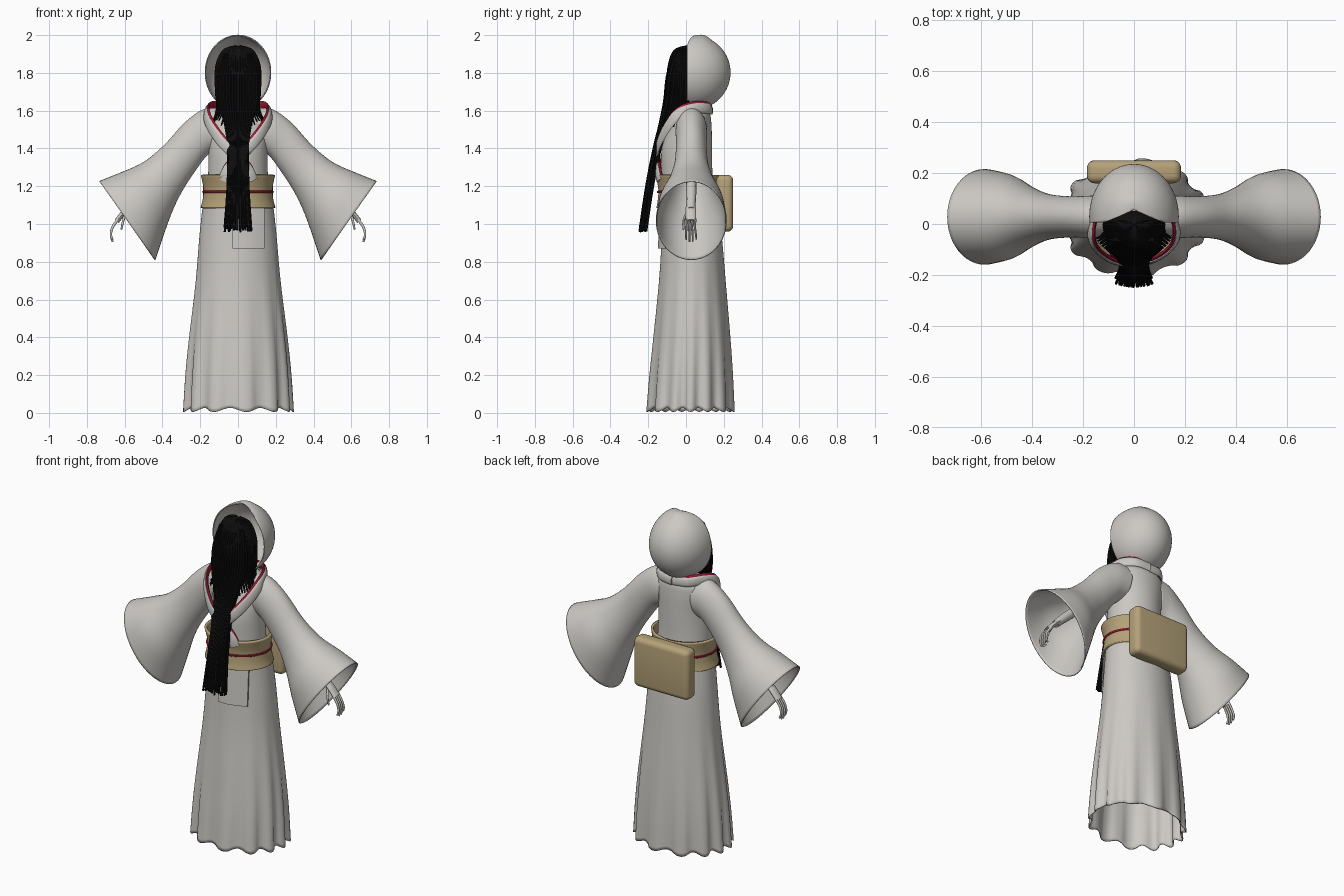
import bpy, bmesh, math, random
from mathutils import Vector

random.seed(4)
if "Cube" in bpy.data.objects:
    bpy.data.objects.remove(bpy.data.objects["Cube"])


def material(name, r, g, b):
    m = bpy.data.materials.new(name)
    m.use_nodes = True
    m.diffuse_color = (r, g, b, 1)
    bsdf = m.node_tree.nodes["Principled BSDF"]
    bsdf.inputs["Base Color"].default_value = (r, g, b, 1)
    bsdf.inputs["Roughness"].default_value = 0.8
    return m


CLOTH = material("pale cloth", 0.6, 0.58, 0.55)
TAN = material("tan sash", 0.46, 0.36, 0.19)
RED = material("red trim", 0.32, 0.01, 0.035)
BLACK = material("black hair", 0.004, 0.004, 0.004)


def finish(name, bm, mat, thickness=0):
    bmesh.ops.recalc_face_normals(bm, faces=bm.faces)
    me = bpy.data.meshes.new(name)
    bm.to_mesh(me)
    bm.free()
    ob = bpy.data.objects.new(name, me)
    bpy.context.collection.objects.link(ob)
    me.materials.append(mat)
    if thickness:
        mod = ob.modifiers.new("thickness", "SOLIDIFY")
        mod.thickness, mod.offset = thickness, 0
    bpy.ops.object.select_all(action="DESELECT")
    ob.select_set(True)
    bpy.context.view_layer.objects.active = ob
    bpy.ops.object.shade_smooth_by_angle(angle=math.radians(45))
    return ob


def smooth(keys, steps):
    """Catmull-Rom interpolation through tuples of any length."""
    out = []
    for i in range(len(keys) - 1):
        a, b, c, d = (keys[max(0, min(len(keys) - 1, i + k))] for k in (-1, 0, 1, 2))
        for s in range(steps):
            t = s / steps
            out.append([0.5 * (2 * q + (r - p) * t + (2 * p - 5 * q + 4 * r - w) * t * t
                               + (3 * q - p - 3 * r + w) * t ** 3)
                        for p, q, r, w in zip(a, b, c, d)])
    return out + [list(keys[-1])]


def loft(bm, rings, caps=False):
    rows = [[bm.verts.new(p) for p in ring] for ring in rings]
    n = len(rows[0])
    for a, b in zip(rows, rows[1:]):
        for i in range(n):
            bm.faces.new((a[i], a[(i + 1) % n], b[(i + 1) % n], b[i]))
    if caps:
        bm.faces.new(rows[0])
        bm.faces.new(rows[-1])


def sweep(bm, keys, width, thick, taper=1.0, steps=5, sides=6):
    """Flattened tube along a path, with its flat side facing away from the body axis."""
    pts = [Vector(p) for p in smooth(keys, steps)]
    rings = []
    for i, p in enumerate(pts):
        tan = (pts[min(i + 1, len(pts) - 1)] - pts[max(i - 1, 0)]).normalized()
        side = tan.cross(Vector((p.x, p.y - 0.03, 0.01))).normalized()
        out = side.cross(tan)
        k = 1 + (taper - 1) * i / (len(pts) - 1)
        rings.append([p + side * width * k * math.cos(a) + out * thick * k * math.sin(a)
                      for a in (math.tau * j / sides for j in range(sides))])
    loft(bm, rings, True)


def body(name, keys, mat, fold=0, thickness=0, steps=6, n=120):
    """Keys are (height, half width, front y, back y)."""
    bm = bmesh.new()
    rings = []
    for z, rx, front, back in smooth(keys, steps):
        drop = max(0, 1 - z) ** 2
        ring = []
        for i in range(n):
            a = math.tau * i / n
            wave = math.cos(13 * a + 1.5 * math.sin(2 * a))
            k = 1 + fold * drop * (abs(wave) ** 0.6 * math.copysign(1, wave) - 0.6)
            cy, ry = (front + back) / 2, (back - front) / 2
            lift = fold * 0.25 * (1 - wave) * max(0, 1 - z * 5)
            ring.append((rx * k * math.cos(a), cy + ry * k * math.sin(a), z + lift))
        rings.append(ring)
    loft(bm, rings)
    return finish(name, bm, mat, thickness)


def ball(name, mat, centre, radii):
    bm = bmesh.new()
    bmesh.ops.create_uvsphere(bm, u_segments=40, v_segments=24, radius=1)
    for v in bm.verts:
        v.co = Vector(centre) + Vector(c * r for c, r in zip(v.co, radii))
    return finish(name, bm, mat)


# Robe: hollow pleated skirt and fitted upper body
body("skirt", [(0.005, 0.288, -0.205, 0.253), (0.2, 0.277, -0.19, 0.245),
               (0.4, 0.258, -0.17, 0.232), (0.7, 0.222, -0.14, 0.207),
               (0.95, 0.2, -0.125, 0.185), (1.15, 0.178, -0.12, 0.16)],
     CLOTH, fold=0.045, thickness=0.006)
body("robe_torso", [(1.12, 0.165, -0.125, 0.15), (1.26, 0.158, -0.13, 0.14),
                    (1.4, 0.155, -0.128, 0.138), (1.52, 0.16, -0.085, 0.135),
                    (1.585, 0.145, -0.055, 0.125), (1.615, 0.09, -0.03, 0.09),
                    (1.62, 0.03, 0, 0.05)], CLOTH)

# Sash, cord and the padded knot behind
body("sash", [(1.085, 0.192, -0.15, 0.175), (1.13, 0.18, -0.142, 0.168),
              (1.19, 0.176, -0.14, 0.165), (1.26, 0.19, -0.155, 0.17)], TAN, thickness=0.014)
body("sash_cord", [(1.162, 0.176, -0.14, 0.165), (1.165, 0.187, -0.152, 0.177),
                   (1.174, 0.189, -0.154, 0.179), (1.178, 0.176, -0.14, 0.165)], RED, steps=3)
bm = bmesh.new()
bmesh.ops.create_cube(bm, size=1)
for v in bm.verts:
    v.co = Vector((v.co.x * 0.37, 0.205 + v.co.y * 0.09, 1.11 + v.co.z * 0.3))
bmesh.ops.bevel(bm, geom=bm.edges[:], offset=0.03, segments=5, profile=0.5, affect="EDGES")
finish("sash_knot", bm, TAN)

# Small overlap panel below the sash
bm = bmesh.new()
loft(bm, [[(x, -0.138 - (1.09 - z) * 0.06 + 2.0 * x * x + d, z) for x, d in
           ((-0.03, 0), (0.03, 0), (0.09, 0), (0.14, 0),
            (0.14, 0.008), (0.09, 0.008), (0.03, 0.008), (-0.03, 0.008))]
          for z in (1.09, 0.98, 0.87)], True)
finish("front_panel", bm, CLOTH)

# Crossed collar bands with a red lining
for label, s, gap in (("left", 1, 0), ("right", -1, 0.007)):
    path = [(0, 0.135, 1.605), (0.09, 0.12, 1.61), (0.15, 0.05, 1.612), (0.172, -0.035, 1.585),
            (0.15, -0.095, 1.52), (0.085, -0.142, 1.43), (0.01, -0.153, 1.36),
            (-0.06, -0.145, 1.28), (-0.08, -0.135, 1.23)]
    for part, mat, inset, lift, w in (("collar", CLOTH, 1.0, 0, 0.027),
                                      ("collar_lining", RED, 0.94, 0.014, 0.024)):
        bm = bmesh.new()
        sweep(bm, [(s * x * inset, (y - gap) * inset, z + lift) for x, y, z in path],
              w, 0.008, steps=8, sides=12)
        finish(label + "_" + part, bm, mat)

# Hood: half shell with a shallow notch over the brow
bm = bmesh.new()
bmesh.ops.create_uvsphere(bm, u_segments=64, v_segments=40, radius=1)
bmesh.ops.bisect_plane(bm, geom=bm.verts[:] + bm.edges[:] + bm.faces[:], dist=0.0001,
                       plane_co=(0, -0.12, 0), plane_no=(0, -1, 0), clear_outer=True)
for v in bm.verts:
    x, y, z = v.co
    notch = 0.05 * max(0, 1 - abs(x) / 0.7) * max(0, z) * max(0, 1 - max(0, y) * 2)
    v.co = (0.173 * x, 0.03 + 0.203 * y + notch, 1.802 + 0.197 * z)
finish("hood", bm, CLOTH, 0.006)

# Head and neck in shadow under the hair
ball("head", CLOTH, (0, 0.02, 1.76), (0.09, 0.085, 0.13))
bm = bmesh.new()
sweep(bm, [(0, 0.04, 1.58), (0, 0.03, 1.7)], 0.05, 0.05, sides=16)
finish("neck", bm, CLOTH)

# Hair: cap, short fringe that fans out, and a long front fall
ball("hair_cap", BLACK, (0, -0.01, 1.775), (0.112, 0.08, 0.165))
bm = bmesh.new()
COUNT = 30
for i in range(COUNT):
    a = math.radians(-95 + 190 * i / (COUNT - 1))
    sx, cy = math.sin(a), math.cos(a)
    end = 1.53 + random.uniform(-0.02, 0.03)
    sweep(bm, [(0.01 * sx, 0.0, 1.935), (0.075 * sx, -0.06 * cy, 1.915),
               (0.114 * sx, -0.092 * cy, 1.83), (0.116 * sx, -0.102 * cy, 1.7),
               (0.112 * sx, -0.11 * cy, 1.61), (0.15 * sx, -0.03 - 0.1 * cy, end)],
          0.013, 0.01, taper=0.35)
finish("hair_fringe", bm, BLACK)
bm = bmesh.new()
for layer in range(2):
    for i in range(15):
        s = -1 + 2 * i / 14
        back = 0.022 * layer + 0.012 * s * s
        flare = 0.07 * s + random.uniform(-0.004, 0.004)
        sweep(bm, [(0.07 * s, -0.06, 1.9), (0.098 * s, -0.098 + back, 1.78),
                   (0.098 * s, -0.113 + back, 1.65), (0.066 * s, -0.14 + back, 1.52),
                   (0.052 * s, -0.17 + back, 1.4), (0.055 * s, -0.21 + back, 1.2),
                   (flare, -0.245 + back, 0.96 + random.uniform(-0.005, 0.03))],
              0.0095, 0.011, taper=0.6)
finish("hair_fall", bm, BLACK)

# Wide sleeves: (top x, top z, bottom x, bottom z, half depth)
SLEEVE = [(0.09, 1.61, 0.12, 1.39, 0.08), (0.18, 1.605, 0.17, 1.36, 0.08),
          (0.28, 1.535, 0.23, 1.28, 0.078), (0.39, 1.415, 0.295, 1.18, 0.088),
          (0.5, 1.325, 0.345, 1.08, 0.12), (0.62, 1.27, 0.39, 0.96, 0.165),
          (0.733, 1.225, 0.44, 0.81, 0.185)]
for label, s in (("left", 1), ("right", -1)):
    bm = bmesh.new()
    rings = []
    for tx, tz, bx, bz, ry in smooth(SLEEVE, 6):
        ring = []
        for j in range(48):
            a = math.tau * j / 48
            k = (1 + math.cos(a)) / 2
            ring.append((s * (bx + (tx - bx) * k), 0.028 + ry * math.sin(a), bz + (tz - bz) * k))
        rings.append(ring)
    loft(bm, rings)
    finish(label + "_sleeve", bm, CLOTH, 0.006)

    # Forearm, palm and fingers
    bm = bmesh.new()
    sweep(bm, [(s * 0.4, 0.028, 1.25), (s * 0.52, 0.028, 1.14), (s * 0.585, 0.026, 1.075)],
          0.03, 0.03, taper=0.7, sides=12)
    sweep(bm, [(s * 0.57, 0.026, 1.09), (s * 0.605, 0.026, 1.06), (s * 0.642, 0.026, 1.015)],
          0.028, 0.014, sides=12)
    for f in range(4):
        y = 0.004 + 0.015 * f
        tip = 0.9 + 0.012 * abs(f - 1.4)
        sweep(bm, [(s * 0.635, y, 1.025), (s * 0.663, y - 0.002, 0.985),
                   (s * 0.673, y * 1.15 - 0.004, 0.945), (s * 0.664, y * 1.2 - 0.004, tip)],
              0.007, 0.008, taper=0.6, sides=8)
    sweep(bm, [(s * 0.595, 0.008, 1.06), (s * 0.607, -0.012, 1.02), (s * 0.618, -0.014, 0.97)],
          0.008, 0.008, taper=0.6, sides=8)
    finish(label + "_hand", bm, CLOTH)
